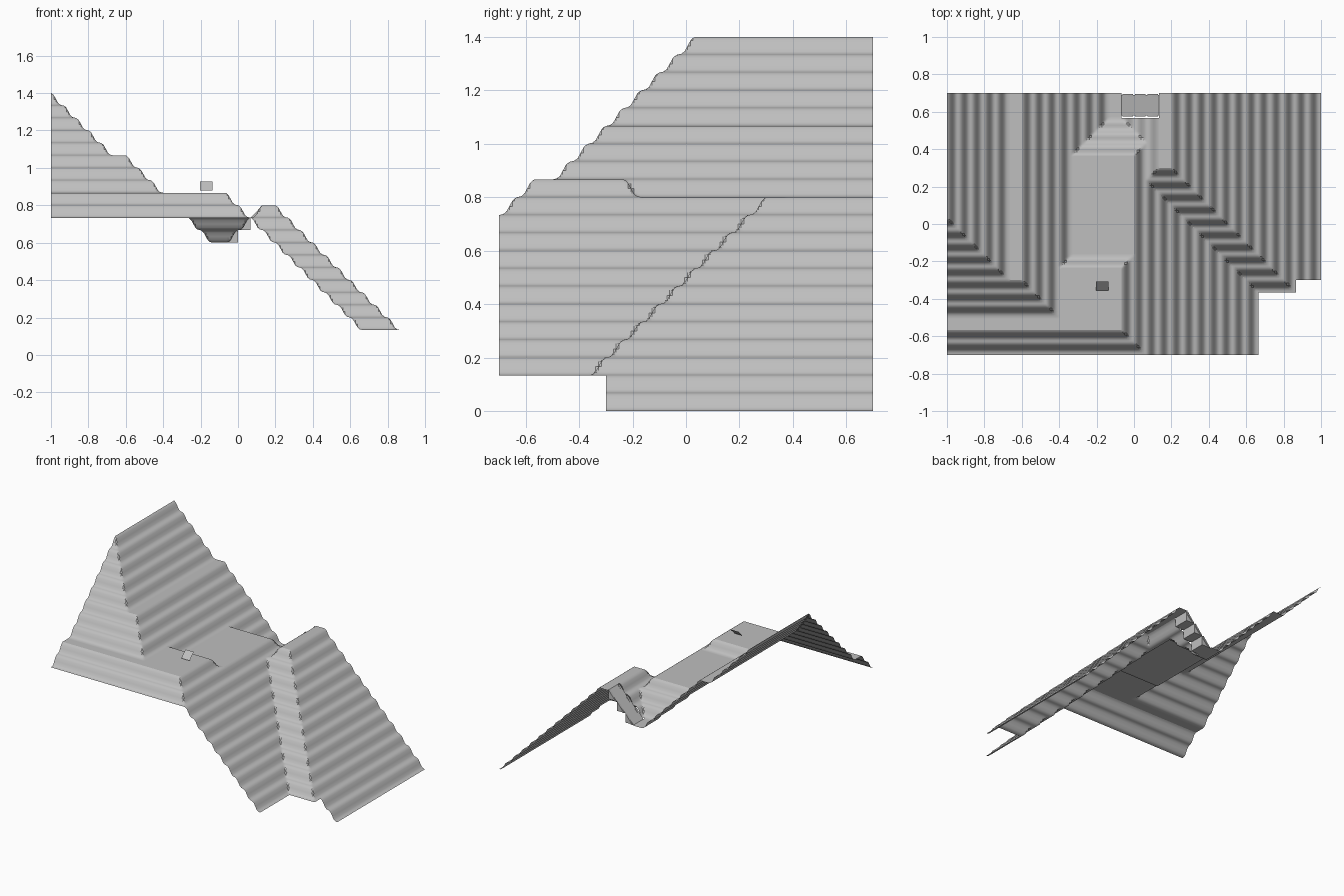
import bpy, bmesh, math

if "Cube" in bpy.data.objects:
    bpy.data.objects.remove(bpy.data.objects["Cube"])

U = 1 / 15                      # one terrain cell
CUTS = [0, .12, .25, .42, .58, .75, .88]
STEP = [(0, 0), (.25, .06), (.42, .2), (.75, .8), (.88, .93), (1, 1)]

stone = bpy.data.materials.new("light_gray")
stone.diffuse_color = (0.52, 0.52, 0.52, 1)
stone.use_nodes = True
stone.node_tree.nodes["Principled BSDF"].inputs["Base Color"].default_value = stone.diffuse_color


def terrace(h):
    """Turn an even slope into rounded unit steps."""
    base = math.floor(h + 1e-6)
    t = max(0, h - base)
    for (a, za), (b, zb) in zip(STEP, STEP[1:]):
        if t <= b:
            return base + za + (zb - za) * (t - a) / (b - a)
    return base + 1


def height(x, y):
    """Height in cells; x runs 0..30, y runs 0..21 from the front left."""
    left = 21 - x if x < 5 else max(22 - x, 0) if x > 6 else 16
    hill = min(left, 10 + y)
    plateau = min(13, 27 - x, 11 + y, 20 - y)
    valley = min(12, 27 - x, 11 + y, max(9, 28 - y))
    ridge = min(12, 30 - x, y - 3, x - 5)
    return terrace(max(hill, plateau, valley, ridge))


def make(name, bm, smooth=False):
    me = bpy.data.meshes.new(name)
    bm.to_mesh(me)
    bm.free()
    me.materials.append(stone)
    ob = bpy.data.objects.new(name, me)
    bpy.context.collection.objects.link(ob)
    if smooth:
        bpy.context.view_layer.objects.active = ob
        ob.select_set(True)
        bpy.ops.object.shade_smooth_by_angle(angle=math.radians(30))
        ob.select_set(False)
    return ob


def prism(bm, profile, y0, y1):
    """Extrude an xz profile along y."""
    face = bm.faces.new([bm.verts.new((x, y0, z)) for x, z in profile])
    ext = bmesh.ops.extrude_face_region(bm, geom=[face])["geom"]
    for v in ext:
        if isinstance(v, bmesh.types.BMVert):
            v.co.y = y1
    bmesh.ops.recalc_face_normals(bm, faces=bm.faces[:])


# Terraced ground sheet
xs = [i + c for i in range(30) for c in CUTS] + [30]
ys = [j + c for j in range(21) for c in CUTS] + [21]
bm = bmesh.new()
grid = [[bm.verts.new(((x - 15) * U, (y - 10.5) * U, height(x, y) * U))
         for x in xs] for y in ys]
for j in range(len(ys) - 1):
    for i in range(len(xs) - 1):
        x, y = xs[i], ys[j]
        edge = 25 if y < 5 else 28 if y < 6 else 30
        stair_gap = 14 <= x < 17 and y >= 19
        if x < edge and not stair_gap:
            bm.faces.new((grid[j][i], grid[j][i + 1],
                          grid[j + 1][i + 1], grid[j + 1][i]))
bmesh.ops.delete(bm, geom=[v for v in bm.verts if not v.link_faces], context='VERTS')
make("terraced_ground", bm, True)

# Stair blocks climbing out of the trench, with a rail on both sides
bm = bmesh.new()
for k in range(3):
    x, z = (k - 1) * U, (9 + k) * U
    prism(bm, [(x, z), (x + U, z), (x + U, z + U)], 0.58, 0.69)
    for y0 in (0.574, 0.68):
        prism(bm, [(x + .006, z), (x + .018, z), (x + U - .006, z + U - .02),
                   (x + U - .006, z + U)], y0, y0 + .016)
make("trench_stairs", bm)

# Small loose tilted panel above the plateau
bm = bmesh.new()
bm.faces.new([bm.verts.new(c) for c in (
    (-.203, -.355, .88), (-.137, -.355, .88), (-.137, -.308, .926), (-.203, -.308, .926))])
make("loose_panel", bm)
